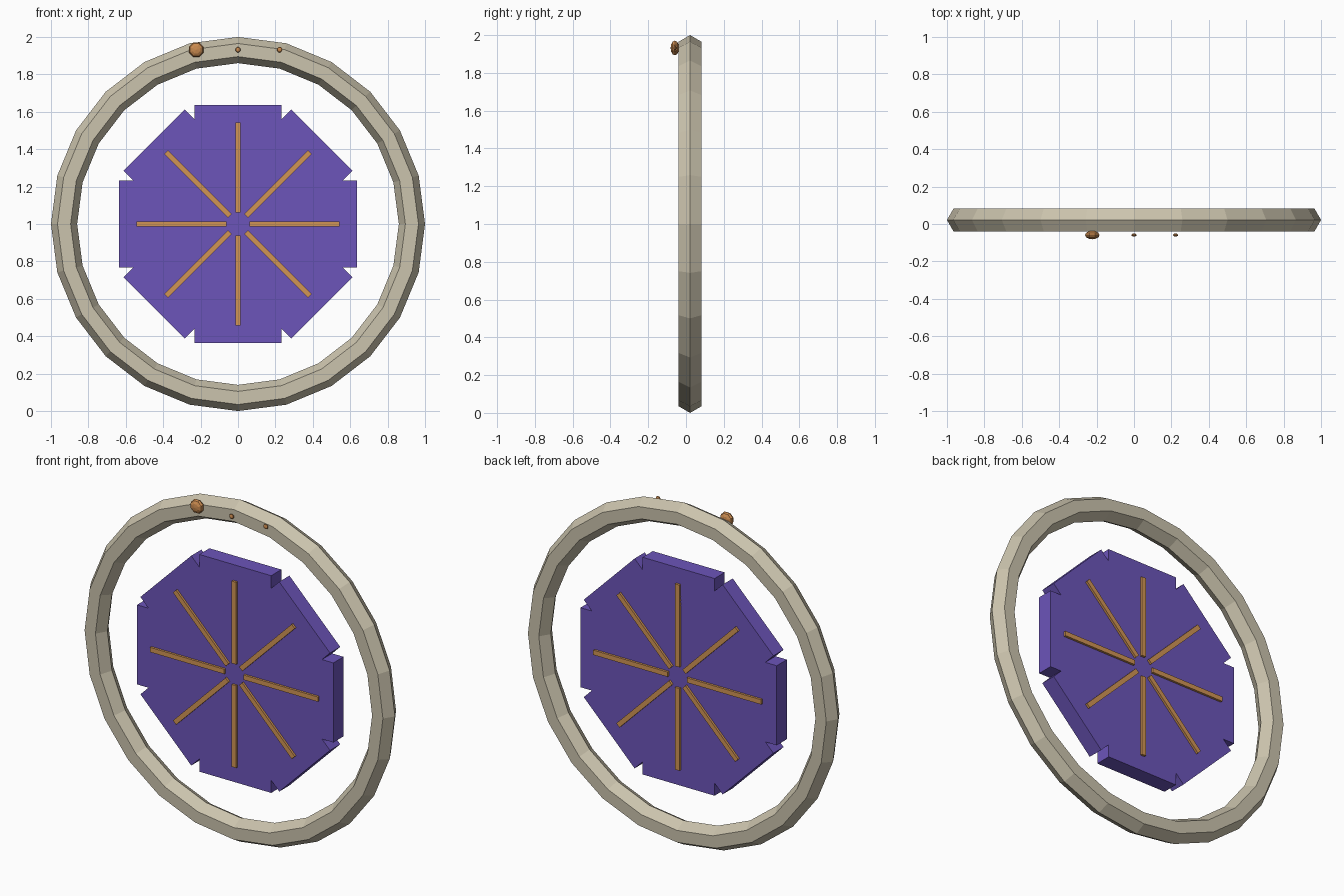
import bpy, bmesh, math
from mathutils import Matrix, Vector

if "Cube" in bpy.data.objects:
    bpy.data.objects.remove(bpy.data.objects["Cube"])

CY, CZ = 0.0215, 1.0      # centre of the wheel
COUNT = 8                 # panels and spokes


def material(name, rgb):
    m = bpy.data.materials.new(name)
    m.diffuse_color = (*rgb, 1)
    m.use_nodes = True
    m.node_tree.nodes["Principled BSDF"].inputs["Base Color"].default_value = m.diffuse_color
    return m


BEIGE = material("beige", (0.60, 0.55, 0.42))
PURPLE = material("purple", (0.15, 0.09, 0.49))
BRASS = material("brass", (0.64, 0.30, 0.09))
COPPER = material("copper", (0.60, 0.26, 0.08))


def finish(bm, name, mat):
    bmesh.ops.recalc_face_normals(bm, faces=bm.faces)
    me = bpy.data.meshes.new(name)
    bm.to_mesh(me)
    bm.free()
    me.materials.append(mat)
    ob = bpy.data.objects.new(name, me)
    bpy.context.collection.objects.link(ob)
    return ob


# Outer ring: hexagonal section swept around 24 steps
bpy.ops.mesh.primitive_torus_add(major_segments=24, minor_segments=6,
                                 major_radius=0.93, minor_radius=0.07,
                                 location=(0, CY, CZ), rotation=(math.pi / 2, 0, 0))
ring = bpy.context.object
ring.name = "outer_ring"
ring.data.materials.append(BEIGE)

# Notched octagonal disc: panel ends with a notch between neighbours
REACH, HALF, THICK = 0.635, 0.2325, 0.094
bm = bmesh.new()
outline = []
notch = HALF / math.sin(math.pi / COUNT)
for i in range(COUNT):
    a = i * 2 * math.pi / COUNT
    along = Vector((math.cos(a), 0, math.sin(a)))
    side = Vector((-math.sin(a), 0, math.cos(a)))
    mid = a + math.pi / COUNT
    outline += [along * REACH - side * HALF, along * REACH + side * HALF,
                Vector((math.cos(mid), 0, math.sin(mid))) * notch]
base = Vector((0, CY - THICK / 2, CZ))
face = bm.faces.new([bm.verts.new(base + p) for p in outline])
back = bmesh.ops.extrude_face_region(bm, geom=[face], use_keep_orig=True)["geom"]
bmesh.ops.translate(bm, vec=(0, THICK, 0),
                    verts=[v for v in back if isinstance(v, bmesh.types.BMVert)])
finish(bm, "notched_disc", PURPLE)

# Spokes: slim bars showing on both sides of the disc
INNER, OUTER = 0.062, 0.543
for i in range(COUNT):
    bm = bmesh.new()
    turn = Matrix.Rotation(i * 2 * math.pi / COUNT, 4, 'Y')
    place = (Matrix.Translation((0, CY, CZ)) @ turn
             @ Matrix.Translation(((INNER + OUTER) / 2, 0, 0))
             @ Matrix.Diagonal((OUTER - INNER, 0.12, 0.028, 1)))
    bmesh.ops.create_cube(bm, size=1, matrix=place)
    finish(bm, f"spoke_{i + 1}", BRASS)


# Flattened studs at the top of the ring
def stud(name, x, radius):
    bm = bmesh.new()
    place = (Matrix.Translation((x, -0.059, 1.932))
             @ Matrix.Diagonal((1, 0.54, 1, 1))
             @ Matrix.Rotation(math.pi / 2, 4, 'X')
             @ Matrix.Rotation(math.pi / 8, 4, 'Z'))
    bmesh.ops.create_uvsphere(bm, u_segments=8, v_segments=6, radius=radius, matrix=place)
    finish(bm, name, COPPER)


stud("large_stud", -0.223, 0.042)
stud("small_stud_middle", 0.0, 0.015)
stud("small_stud_right", 0.222, 0.015)
